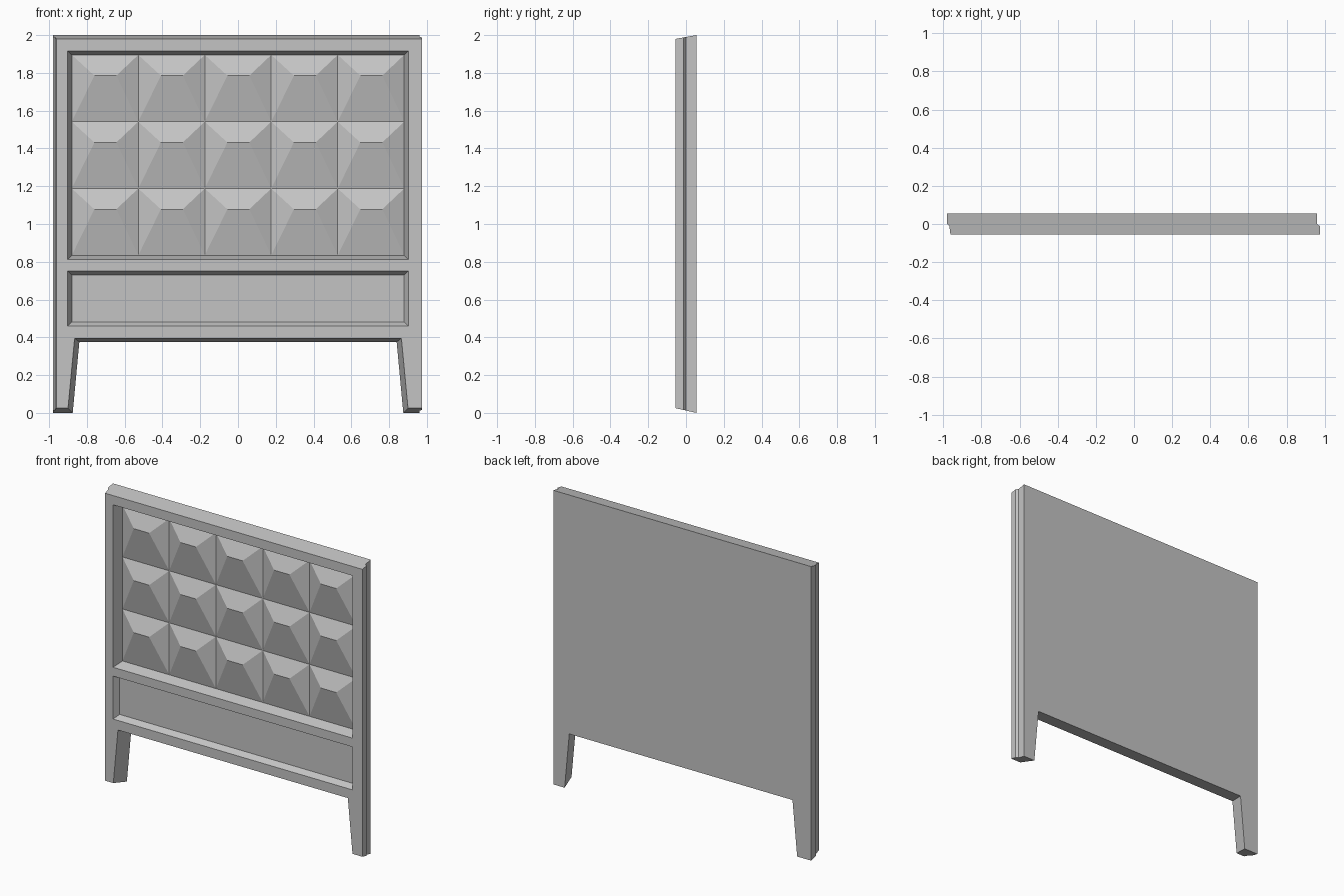
import bpy
import bmesh

cube = bpy.data.objects.get("Cube")
if cube:
    bpy.data.objects.remove(cube)

concrete = bpy.data.materials.new("concrete grey")
concrete.use_nodes = True
GREY = (0.55, 0.55, 0.55, 1)
concrete.diffuse_color = GREY
concrete.node_tree.nodes["Principled BSDF"].inputs["Base Color"].default_value = GREY

FRONT, BACK = -0.055, 0.055


def finish(name, bm):
    bmesh.ops.recalc_face_normals(bm, faces=bm.faces)
    mesh = bpy.data.meshes.new(name)
    bm.to_mesh(mesh)
    bm.free()
    mesh.materials.append(concrete)
    obj = bpy.data.objects.new(name, mesh)
    bpy.context.collection.objects.link(obj)
    return obj


def loft(name, sections):
    """Join outlines given as (y, [(x, z), ...]) into a closed solid."""
    bm = bmesh.new()
    rings = [[bm.verts.new((x, y, z)) for x, z in pts] for y, pts in sections]
    for a, b in zip(rings, rings[1:]):
        for i in range(len(a)):
            j = (i + 1) % len(a)
            bm.faces.new((a[i], a[j], b[j], b[i]))
    bm.faces.new(rings[0])
    bm.faces.new(rings[-1])
    return finish(name, bm)


def panel_section(y, left, right):
    """Outline with drafted top, bottom and leg opening."""
    t = (y - FRONT) / (BACK - FRONT)
    top, bottom = 1.98 + 0.02 * t, 0.025 * (1 - t)
    foot, shoulder, arch = 0.9 - 0.025 * t, 0.865 - 0.025 * t, 0.395 - 0.02 * t
    return y, [(left, bottom), (left, top), (right, top), (right, bottom),
               (foot, bottom), (shoulder, arch), (-shoulder, arch), (-foot, bottom)]


# Slab with legs and a stepped joint along both side edges
panel = loft("fence_panel", [
    panel_section(FRONT, -0.962, 0.975),
    panel_section(-0.012, -0.968, 0.975),
    panel_section(0.0, -0.98, 0.96),
    panel_section(BACK, -0.98, 0.96),
])


def cut_recess(z0, z1, depth, inset=0.022):
    """Cut a recess with sloping walls into the front."""
    def rect(y):
        d = inset * (y - FRONT) / depth
        x = 0.902 - d
        return y, [(-x, z0 + d), (-x, z1 - d), (x, z1 - d), (x, z0 + d)]
    cutter = loft("recess_cutter", [rect(FRONT - 0.02), rect(FRONT + depth)])
    cutter.hide_render = True
    mod = panel.modifiers.new("recess", "BOOLEAN")
    mod.operation = "DIFFERENCE"
    mod.solver = "EXACT"
    mod.object = cutter
    bpy.context.view_layer.objects.active = panel
    bpy.ops.object.modifier_apply(modifier=mod.name)
    bpy.data.objects.remove(cutter)


UPPER_DEPTH = 0.07
cut_recess(0.812, 1.917, UPPER_DEPTH)
cut_recess(0.46, 0.752, 0.04)

# Grid of ridged relief blocks on the upper recess floor
COLS, ROWS = 5, 3
X0, Z0, W, H = -0.88, 0.834, 1.76 / COLS, 1.061 / ROWS
floor_y = FRONT + UPPER_DEPTH
ridge_y = floor_y - 0.05
bm = bmesh.new()
for col in range(COLS):
    for row in range(ROWS):
        x, z = X0 + col * W, Z0 + row * H
        a, b, c, d = [bm.verts.new((x + u * W, floor_y, z + v * H))
                      for u, v in ((0, 0), (1, 0), (1, 1), (0, 1))]
        left, right = [bm.verts.new((x + u * W, ridge_y, z + 0.69 * H))
                       for u in (0.34, 0.67)]
        for face in ((a, b, right, left), (b, c, right),
                     (c, d, left, right), (d, a, left), (d, c, b, a)):
            bm.faces.new(face)
finish("relief_blocks", bm)
